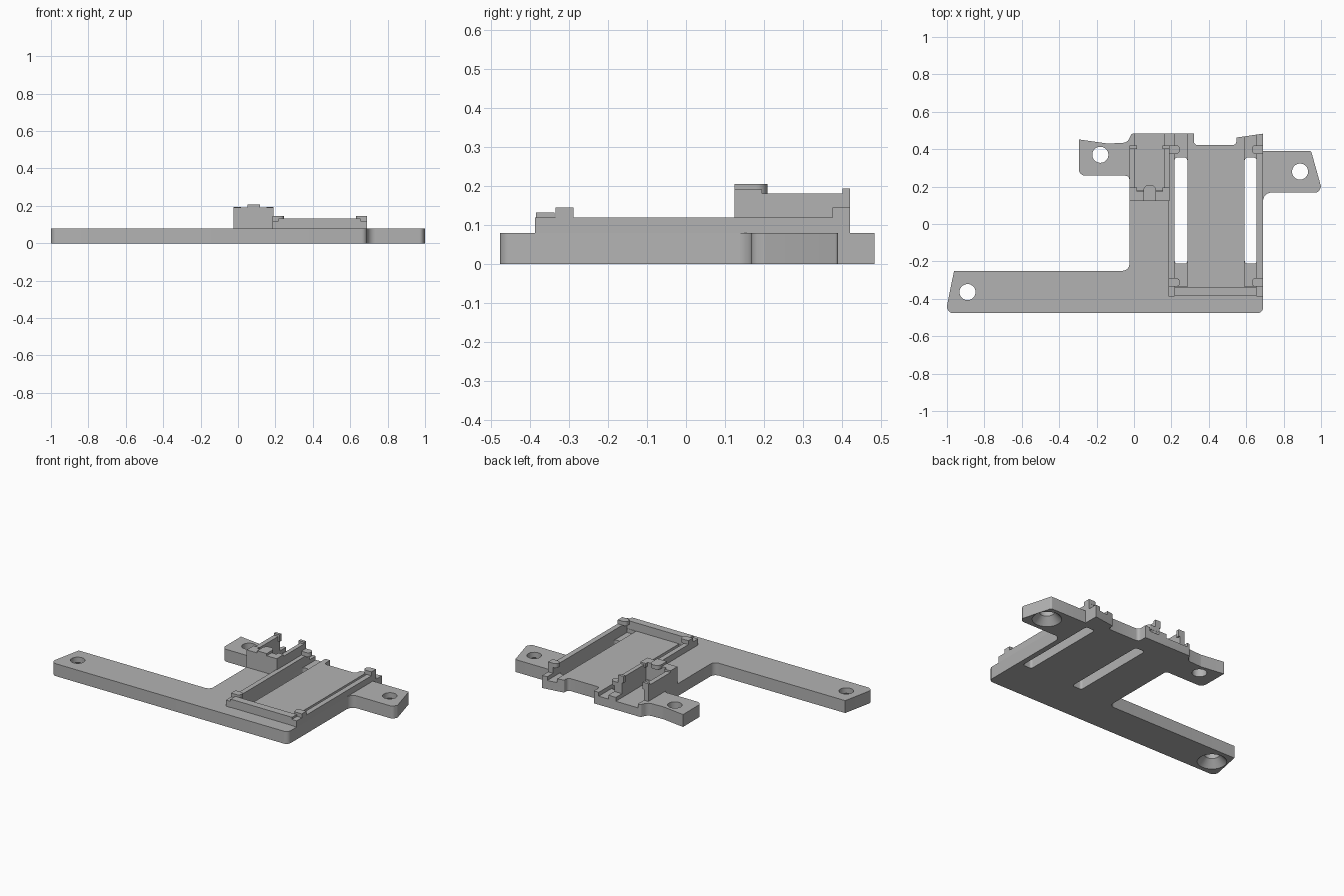
import bpy, bmesh, math
from mathutils import Vector

cube = bpy.data.objects.get("Cube")
if cube:
    bpy.data.objects.remove(cube)

grey = bpy.data.materials.new("light grey plastic")
grey.use_nodes = True
grey.diffuse_color = (0.45, 0.45, 0.45, 1)
grey.node_tree.nodes["Principled BSDF"].inputs["Base Color"].default_value = (0.45, 0.45, 0.45, 1)


def rounded(corners, steps=6):
    """Turn (x, y, radius) corners into an outline with round fillets."""
    out = []
    for i, (x, y, r) in enumerate(corners):
        p = Vector((x, y))
        a = (Vector(corners[i - 1][:2]) - p).normalized()
        b = (Vector(corners[(i + 1) % len(corners)][:2]) - p).normalized()
        if r == 0:
            out.append(p)
            continue
        half = a.angle(b) / 2
        centre = p + (a + b).normalized() * (r / math.sin(half))
        start = p + a * (r / math.tan(half)) - centre
        end = p + b * (r / math.tan(half)) - centre
        turn = start.angle_signed(end)
        for k in range(steps + 1):
            t = -turn * k / steps
            c, s = math.cos(t), math.sin(t)
            out.append(centre + Vector((start.x * c - start.y * s, start.x * s + start.y * c)))
    return out


def prism(name, outline, z0, z1):
    bm = bmesh.new()
    face = bm.faces.new([bm.verts.new((p[0], p[1], z0)) for p in outline])
    top = bmesh.ops.extrude_face_region(bm, geom=[face])["geom"]
    bmesh.ops.translate(bm, vec=(0, 0, z1 - z0),
                        verts=[v for v in top if isinstance(v, bmesh.types.BMVert)])
    bmesh.ops.recalc_face_normals(bm, faces=bm.faces)
    mesh = bpy.data.meshes.new(name)
    bm.to_mesh(mesh)
    bm.free()
    obj = bpy.data.objects.new(name, mesh)
    bpy.context.collection.objects.link(obj)
    mesh.materials.append(grey)
    return obj


def box(name, x0, x1, y0, y1, z0, z1, r=0):
    corners = [(x0, y0, r), (x1, y0, r), (x1, y1, r), (x0, y1, r)]
    return prism(name, rounded(corners), z0, z1)


def cone(name, x, y, r0, r1, z0, z1):
    bpy.ops.mesh.primitive_cone_add(vertices=32, radius1=r0, radius2=r1, depth=z1 - z0,
                                    location=(x, y, (z0 + z1) / 2))
    obj = bpy.context.object
    obj.name = name
    obj.data.materials.append(grey)
    return obj


def cut(target, cutter):
    mod = target.modifiers.new("cut", "BOOLEAN")
    mod.operation = "DIFFERENCE"
    mod.solver = "EXACT"
    mod.object = cutter
    bpy.context.view_layer.objects.active = target
    bpy.ops.object.modifier_apply(modifier=mod.name)
    bpy.data.objects.remove(cutter)


# Base plate with long arm and two mounting ears
T = 0.08
corners = [
    (0.69, -0.477, 0.03), (0.69, 0.168, 0.045), (0.985, 0.168, 0.025), (1.0, 0.2, 0.01),
    (0.947, 0.39, 0.01), (0.69, 0.39, 0), (0.69, 0.483, 0), (0.547, 0.462, 0.006),
    (0.547, 0.422, 0.02), (0.32, 0.422, 0.02), (0.32, 0.483, 0), (-0.013, 0.483, 0.015),
    (-0.035, 0.435, 0.04), (-0.14, 0.43, 0.04), (-0.295, 0.452, 0), (-0.295, 0.258, 0.035),
    (-0.025, 0.258, 0.02), (-0.025, -0.25, 0.035), (-0.962, -0.25, 0), (-1.008, -0.477, 0.035),
]
plate = prism("base_plate", rounded(corners), 0, T)

# Screw holes, two of them countersunk underneath
for x, y, sunk in [(-0.89, -0.364, True), (-0.18, 0.37, False), (0.888, 0.28, True)]:
    cut(plate, cone("hole", x, y, 0.043, 0.043, -0.05, 0.15))
    if sunk:
        cut(plate, cone("countersink", x, y, 0.09, 0.043, -0.005, 0.045))

# Shallow channels and through slots beside the tray floor
for x0, x1 in [(0.217, 0.285), (0.592, 0.656)]:
    cut(plate, box("channel", x0, x1, -0.335, 0.6, T - 0.025, 0.2))
    cut(plate, box("slot", x0, x1, -0.212, 0.355, -0.1, 0.2, 0.015))
cut(plate, box("holder_channel", 0.006, 0.163, 0.18, 0.6, T - 0.025, 0.2))

# Tray rails
LOW = T - 0.005
box("front_rail", 0.217, 0.656, -0.385, -0.337, LOW, 0.133)
box("right_rail", 0.185, 0.217, -0.387, 0.42, LOW, 0.12)
box("left_rail", 0.656, 0.69, -0.387, 0.42, LOW, 0.12)

# Rounded retaining clips on the rails
for y in (-0.312, 0.398):
    for name, edge, side in [("right_clip", 0.185, 1), ("left_clip", 0.69, -1)]:
        tip = edge + side * 0.06
        outline = [(edge, y - 0.023, 0), (tip, y - 0.023, 0.02),
                   (tip, y + 0.023, 0.02), (edge, y + 0.023, 0)]
        prism(name, rounded(outline), 0.118, 0.145)

# Upright holder: two side walls, front wall, tongue and end hooks
box("holder_front_wall", -0.025, 0.19, 0.124, 0.175, LOW, 0.192)
for name, x0, x1, h0, h1 in [("holder_right", -0.025, 0.006, -0.025, 0.017),
                             ("holder_left", 0.163, 0.19, 0.152, 0.19)]:
    box(name + "_wall", x0, x1, 0.17, 0.42, LOW, 0.181)
    box(name + "_hook", h0, h1, 0.401, 0.42, 0.15, 0.194)
    box(name + "_front_hook", h0, h1, 0.17, 0.195, 0.165, 0.192)
tongue = [(0.05, 0.124, 0), (0.118, 0.124, 0), (0.118, 0.209, 0.03), (0.05, 0.209, 0.03)]
prism("holder_tongue", rounded(tongue), 0.18, 0.206)

# Smooth the fillets and holes, keep edges sharp
bpy.ops.object.select_all(action="DESELECT")
for obj in bpy.context.scene.objects:
    if obj.type == "MESH":
        obj.select_set(True)
        bpy.context.view_layer.objects.active = obj
bpy.ops.object.shade_smooth_by_angle(angle=math.radians(30))
